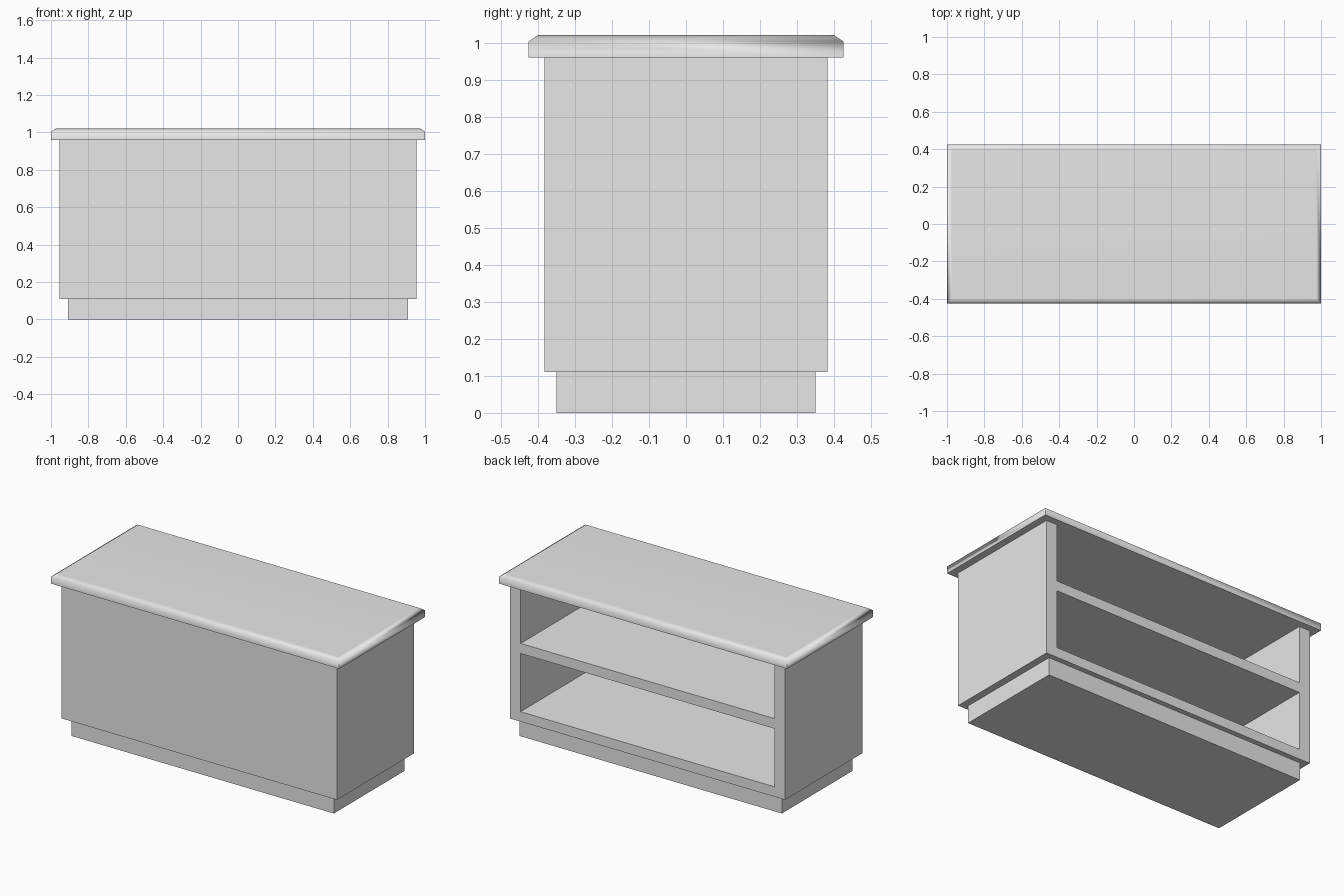
import bpy
import bmesh

cube = bpy.data.objects.get("Cube")
if cube:
    bpy.data.objects.remove(cube, do_unlink=True)

# Single painted finish
grey = bpy.data.materials.new("light_grey")
grey.use_nodes = True
colour = (0.8, 0.8, 0.8, 1)
grey.diffuse_color = colour
grey.node_tree.nodes["Principled BSDF"].inputs["Base Color"].default_value = colour


def box(name, x, y, z):
    """Box spanning the given (low, high) ranges."""
    bm = bmesh.new()
    bmesh.ops.create_cube(bm, size=1)
    for v in bm.verts:
        v.co = [r[0] if c < 0 else r[1] for c, r in zip(v.co, (x, y, z))]
    mesh = bpy.data.meshes.new(name)
    bm.to_mesh(mesh)
    bm.free()
    mesh.materials.append(grey)
    obj = bpy.data.objects.new(name, mesh)
    bpy.context.collection.objects.link(obj)
    return obj


def cut(obj, cutter):
    mod = obj.modifiers.new("opening", "BOOLEAN")
    mod.operation = "DIFFERENCE"
    mod.solver = "EXACT"
    mod.object = cutter
    cutter.hide_render = True
    cutter.hide_viewport = True
    cutter.display_type = "WIRE"


# Recessed plinth
box("plinth", (-0.91, 0.91), (-0.35, 0.35), (0, 0.11))

# Cabinet body, open at the back with two shelf bays
BOTTOM, TOP = 0.11, 0.96
body = box("cabinet_body", (-0.955, 0.955), (-0.383, 0.382), (BOTTOM, TOP))
for name, low, high in (("lower_bay", 0.172, 0.537), ("upper_bay", 0.6, TOP + 0.02)):
    cut(body, box(name + "_cutter", (-0.88, 0.88), (-0.32, 0.5), (low, high)))

# Overhanging countertop with a softened upper edge
top = box("countertop", (-1, 1), (-0.425, 0.425), (TOP, 1.021))
bm = bmesh.new()
bm.from_mesh(top.data)
upper = max(bm.faces, key=lambda f: f.calc_center_median().z)
rim = bmesh.ops.extrude_face_region(bm, geom=[upper])
bmesh.ops.delete(bm, geom=[upper], context="FACES_ONLY")
raised = {v for v in rim["geom"] if isinstance(v, bmesh.types.BMVert)}
for v in bm.verts:
    if v in raised:
        v.co.x -= 0.025 if v.co.x > 0 else -0.025
        v.co.y -= 0.025 if v.co.y > 0 else -0.025
    elif v.co.z > 1:
        v.co.z = 1.004
bmesh.ops.recalc_face_normals(bm, faces=bm.faces)
bm.to_mesh(top.data)
bm.free()

bpy.ops.object.select_all(action="DESELECT")
top.select_set(True)
bpy.context.view_layer.objects.active = top
bpy.ops.object.shade_smooth_by_angle(angle=1.05)
weighted = top.modifiers.new("flat_top_normals", "WEIGHTED_NORMAL")
weighted.keep_sharp = True
